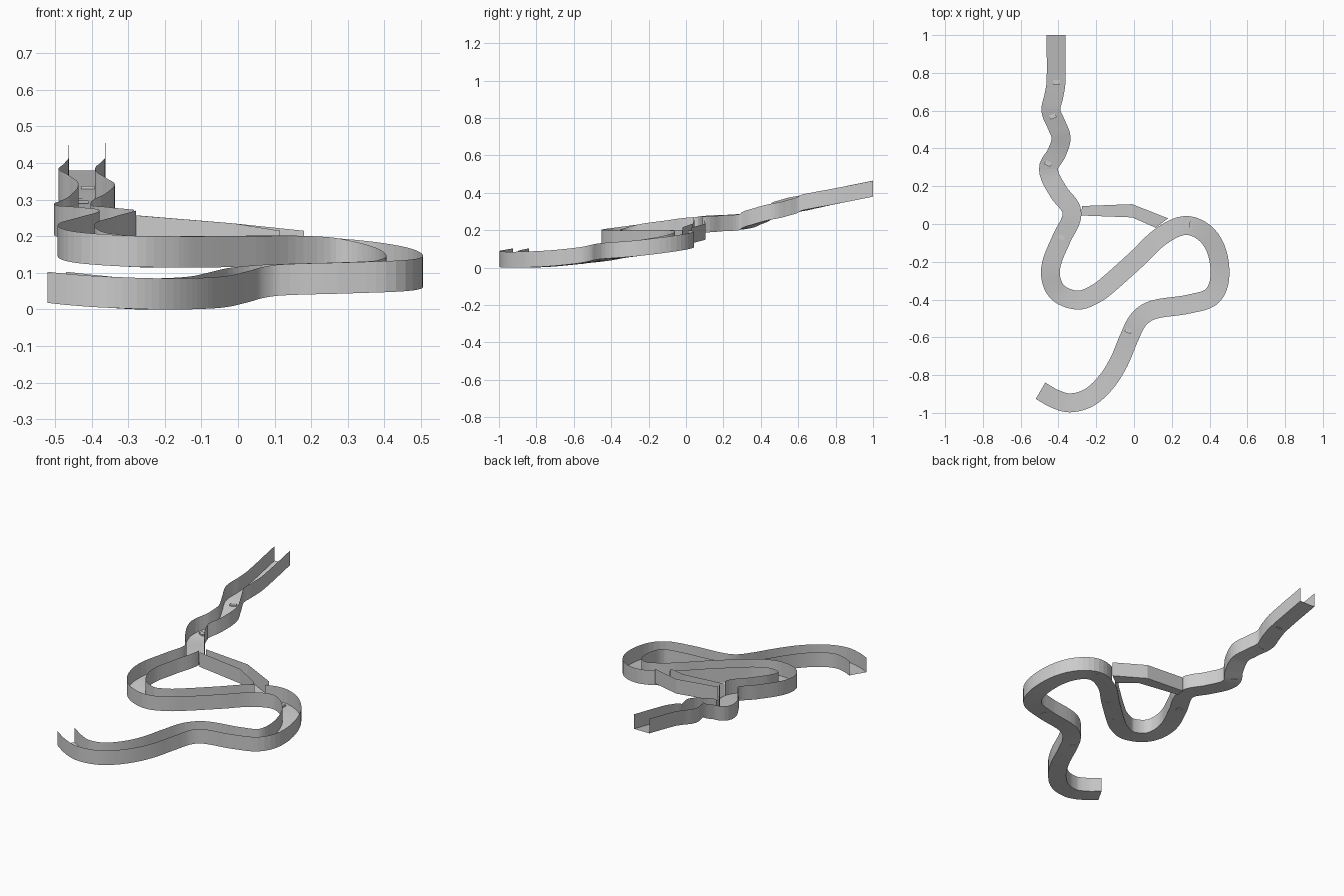
import bpy, bmesh
from mathutils import Vector, Matrix

cube = bpy.data.objects.get("Cube")
if cube:
    bpy.data.objects.remove(cube)

HALF_WIDTH = 0.05
WALL = Vector((0, 0, 0.085))
STEPS = 6

# Centre line of the track floor, from the high end to the low end
path = [Vector(p) for p in (
    (-.413, 1, .38), (-.413, .75, .33), (-.425, .675, .315), (-.44, .6, .298),
    (-.41, .525, .277), (-.386, .455, .257), (-.41, .375, .23), (-.453, .29, .203),
    (-.4, .17, .195), (-.335, .085, .188), (-.333, .025, .183), (-.385, -.08, .168),
    (-.442, -.24, .148), (-.41, -.355, .128), (-.3, -.403, .117), (-.2, -.368, .115),
    (-.13, -.315, .115), (.015, -.185, .116), (.15, -.06, .116), (.285, -.008, .108),
    (.405, -.08, .088), (.455, -.24, .064), (.42, -.375, .05), (.295, -.423, .044),
    (.1, -.455, .038), (.025, -.505, .03), (-.025, -.6, .018), (-.08, -.73, .006),
    (-.15, -.84, .001), (-.24, -.92, 0), (-.34, -.947, .004), (-.42, -.925, .01),
    (-.495, -.883, .018))]


def smooth_path(points):
    """Chord-length Hermite spline through the points."""
    tangents = []
    for i in range(len(points)):
        a, b = points[max(i - 1, 0)], points[min(i + 1, len(points) - 1)]
        tangents.append((b - a).normalized())
    result = []
    for i in range(len(points) - 1):
        a, b = points[i], points[i + 1]
        length = (b - a).length
        ta, tb = tangents[i] * length, tangents[i + 1] * length
        for s in range(STEPS):
            t = s / STEPS
            result.append(a * (2*t**3 - 3*t**2 + 1) + ta * (t**3 - 2*t**2 + t)
                          + b * (3*t**2 - 2*t**3) + tb * (t**3 - t**2))
    return result + [points[-1]]


def frame(points, i):
    """Horizontal direction and left normal at a path sample."""
    d = points[min(i + 1, len(points) - 1)] - points[max(i - 1, 0)]
    d.z = 0
    d.normalize()
    return d, Vector((-d.y, d.x, 0))


def add_object(name, bm):
    mesh = bpy.data.meshes.new(name)
    bm.to_mesh(mesh)
    bm.free()
    obj = bpy.data.objects.new(name, mesh)
    bpy.context.collection.objects.link(obj)


def strip(name, side_a, side_b, skip=lambda p: False):
    """Ribbon of quads between two rails, leaving out skipped spans."""
    bm = bmesh.new()
    va = [bm.verts.new(p) for p in side_a]
    vb = [bm.verts.new(p) for p in side_b]
    for i in range(len(va) - 1):
        if not skip((va[i].co + va[i + 1].co) / 2):
            bm.faces.new((va[i], va[i + 1], vb[i + 1], vb[i]))
    add_object(name, bm)


def wall(name, rail, skip=lambda p: False):
    strip(name, rail, [p + WALL for p in rail], skip)


def branch_opening(p):
    entry = -.32 < p.x < -.22 and .045 < p.y < .095
    merge = .115 < p.x < .18 and -.035 < p.y < .03
    return entry or merge


# Main track: floor and two thin walls
line = smooth_path(path)
left = [p + frame(line, i)[1] * HALF_WIDTH for i, p in enumerate(line)]
right = [p - frame(line, i)[1] * HALF_WIDTH for i, p in enumerate(line)]
strip("track_floor", right, left)
wall("track_left_wall", left, branch_opening)
wall("track_right_wall", right)

# Shortcut channel joining two bends
outer = [Vector(p) for p in ((-.275, .095, .172), (-.01, .105, .15), (.18, .03, .13))]
inner = [Vector(p) for p in ((-.28, .045, .172), (-.01, .035, .15), (.115, -.02, .13))]
strip("shortcut_floor", inner, outer)
wall("shortcut_outer_wall", outer)
wall("shortcut_inner_wall", inner)

# Small plates set into the floor
bm = bmesh.new()
for x, y in ((-.41, .75), (-.43, .57), (-.455, .32), (-.385, -.07), (-.13, -.31),
             (.015, -.19), (.285, 0), (.295, -.425), (-.03, -.565), (-.15, -.83)):
    i = min(range(len(line)), key=lambda k: (line[k].xy - Vector((x, y))).length)
    d, n = frame(line, i)
    turn = Matrix((d, n, Vector((0, 0, 1)))).transposed().to_4x4()
    place = Matrix.Translation((x, y, line[i].z + .003))
    bmesh.ops.create_cube(bm, size=1, matrix=place @ turn @ Matrix.Diagonal((.024, .036, .008, 1)))
add_object("floor_plates", bm)
